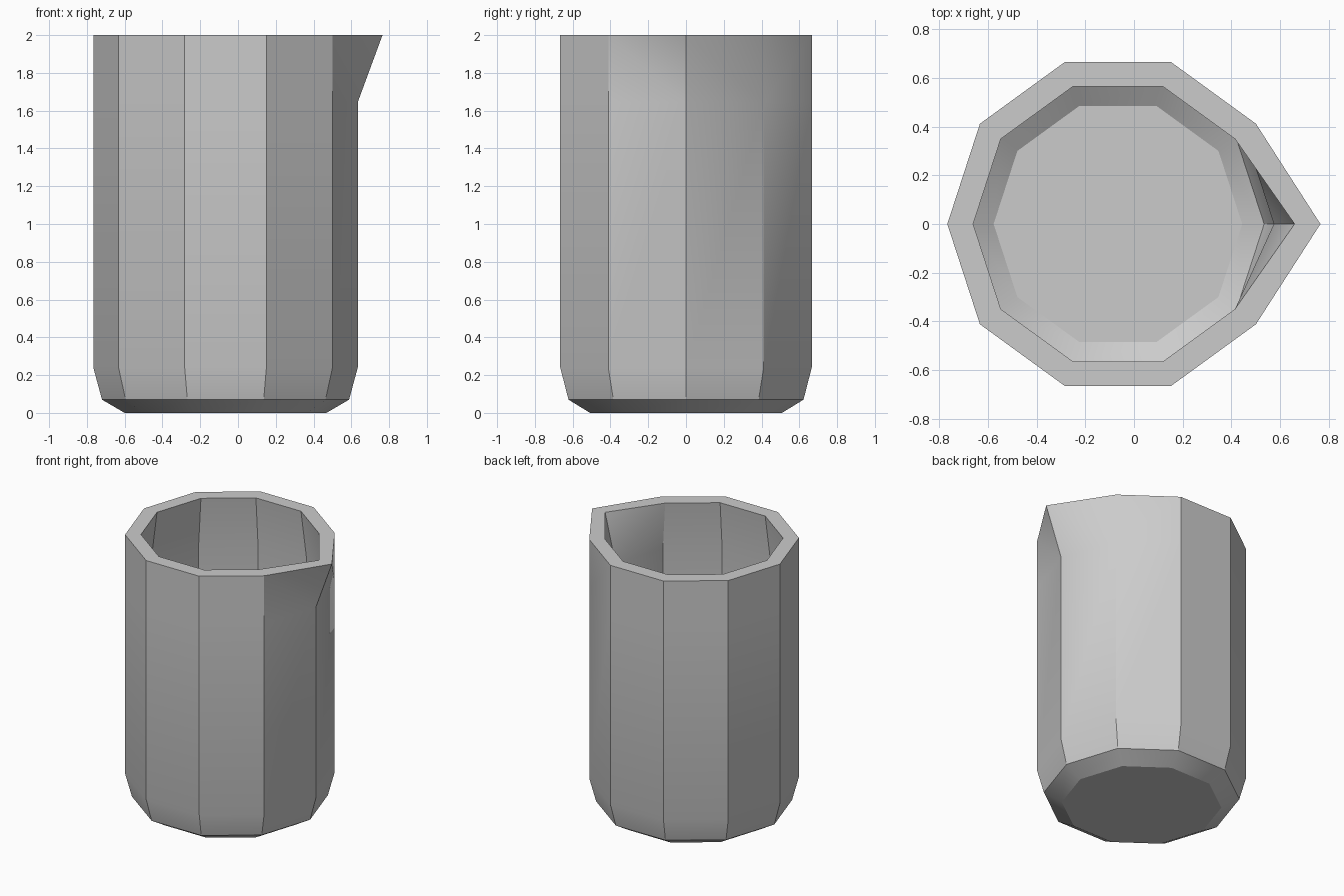
import bpy, bmesh
from math import cos, sin, pi, radians

if "Cube" in bpy.data.objects:
    bpy.data.objects.remove(bpy.data.objects["Cube"])

SIDES = 10
CX = -0.066          # body axis, offset because the spout widens +x
SPOUT = 0.131        # extra reach of the rim at the spout

# (radius, height): outside from base up, over the rim, then down the inside
PROFILE = [(0.534, 0.0), (0.654, 0.07), (0.70, 0.24), (0.70, 1.645), (0.70, 2.0),
           (0.594, 2.0), (0.64, 1.645), (0.64, 0.25), (0.60, 0.12), (0.51, 0.06)]

bm = bmesh.new()
rings = []
for r, z in PROFILE:
    ring = []
    for i in range(SIDES):
        a = 2 * pi * i / SIDES
        # Pull the front rim corner outward to form the spout
        rr = r + (SPOUT if i == 0 and z == 2.0 else 0)
        ring.append(bm.verts.new((CX + rr * cos(a), rr * sin(a), z)))
    rings.append(ring)

# Walls, with the twisted spout panels split into triangles
for k, (lo, hi) in enumerate(zip(rings, rings[1:])):
    for i in range(SIDES):
        j = (i + 1) % SIDES
        a, b, c, d = lo[i], lo[j], hi[j], hi[i]
        if k in (3, 5) and i in (0, SIDES - 1):
            if k == 3:
                bm.faces.new((d, b, c))
                bm.faces.new((d, a, b))
            else:
                bm.faces.new((a, b, c))
                bm.faces.new((a, c, d))
        else:
            bm.faces.new((a, b, c, d))

# Base and inner floor
bm.faces.new(rings[0][::-1])
bm.faces.new(rings[-1])
bmesh.ops.recalc_face_normals(bm, faces=bm.faces)

mesh = bpy.data.meshes.new("beaker")
bm.to_mesh(mesh)
bm.free()
beaker = bpy.data.objects.new("beaker", mesh)
bpy.context.collection.objects.link(beaker)

# Soft shading with crisp facet edges
bpy.context.view_layer.objects.active = beaker
beaker.select_set(True)
bpy.ops.object.shade_smooth_by_angle(angle=radians(30))
